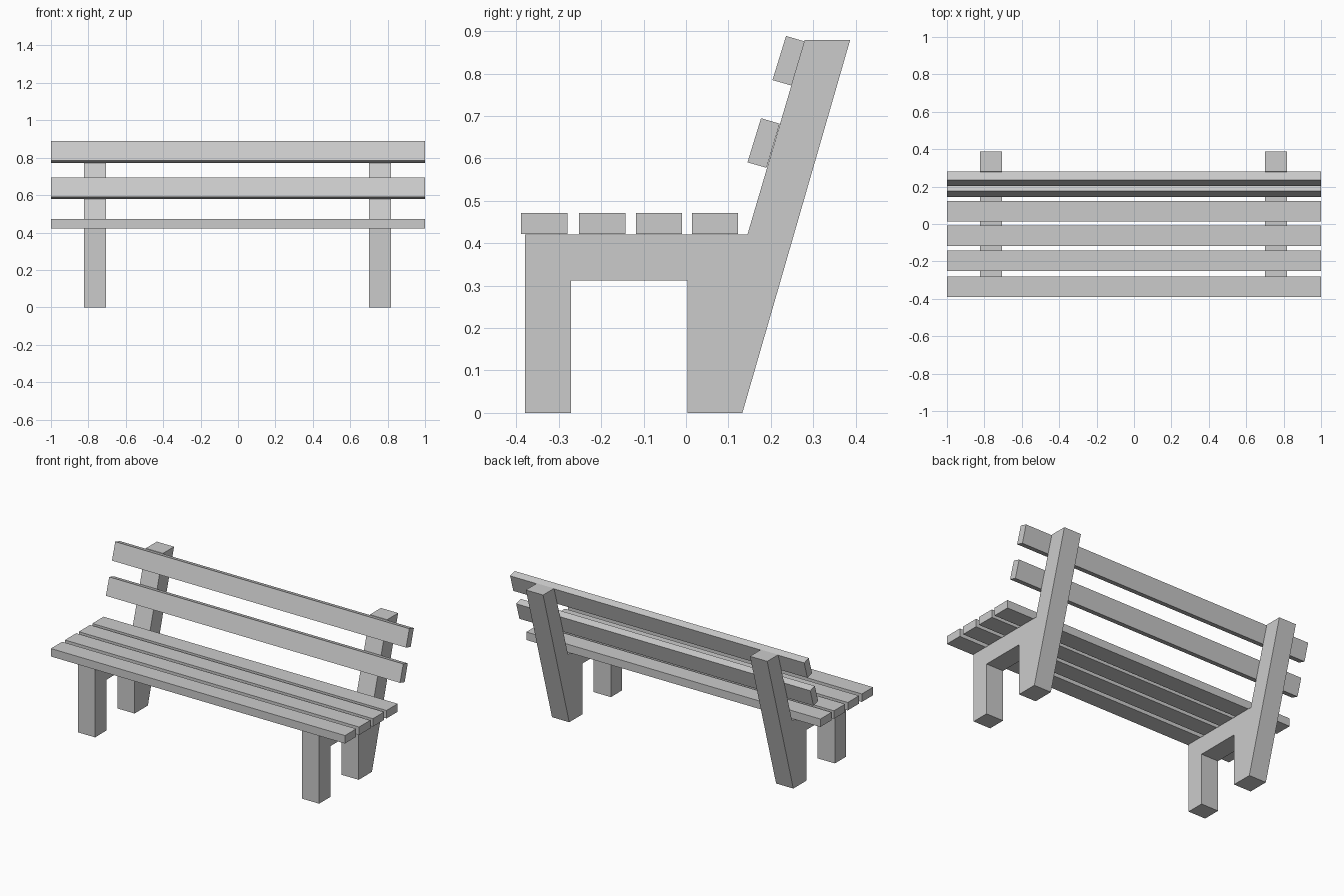
import bpy

if "Cube" in bpy.data.objects:
    bpy.data.objects.remove(bpy.data.objects["Cube"])


def extrude_profile(name, profile, x0, x1):
    """Extrude a (y, z) outline along x, from x0 to x1."""
    n = len(profile)
    verts = [(x, y, z) for x in (x0, x1) for y, z in profile]
    faces = [tuple(reversed(range(n))), tuple(range(n, 2 * n))]
    faces += [(i, (i + 1) % n, n + (i + 1) % n, n + i) for i in range(n)]
    mesh = bpy.data.meshes.new(name)
    mesh.from_pydata(verts, [], faces)
    obj = bpy.data.objects.new(name, mesh)
    bpy.context.collection.objects.link(obj)
    return obj


# Side frames: front leg, seat rail and leaning rear leg in one outline
frame = [(-0.38, 0), (-0.271, 0), (-0.271, 0.312), (0.004, 0.312), (0.004, 0),
         (0.133, 0), (0.387, 0.879), (0.28, 0.879), (0.145, 0.421), (-0.38, 0.421)]
extrude_profile("left_frame", frame, -0.823, -0.706)
extrude_profile("right_frame", frame, 0.701, 0.818)

# Seat slats
for i, y in enumerate((-0.389, -0.252, -0.118, 0.014)):
    extrude_profile(f"seat_slat_{i + 1}",
                    [(y, 0.422), (y + 0.109, 0.422), (y + 0.109, 0.471), (y, 0.471)],
                    -1, 1)

# Back slats, tilted flat against the front of the rear legs
for i, (y, z) in enumerate(((0.145, 0.591), (0.204, 0.785))):
    extrude_profile(f"back_slat_{i + 1}",
                    [(y, z), (y + 0.045, z - 0.013), (y + 0.076, z + 0.091),
                     (y + 0.032, z + 0.104)],
                    -1, 1)
